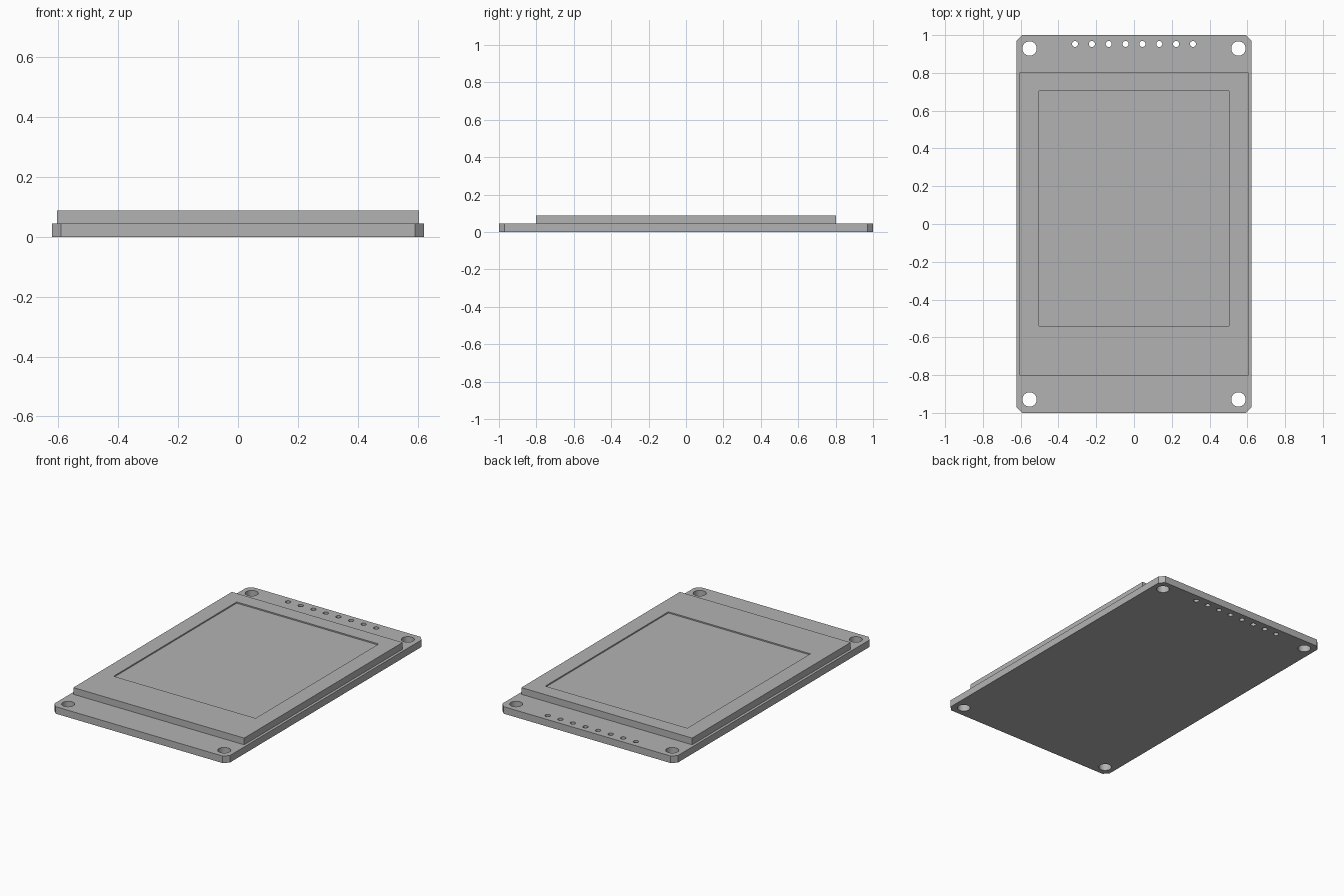
import bpy
import bmesh

cube = bpy.data.objects.get("Cube")
if cube:
    bpy.data.objects.remove(cube, do_unlink=True)

BOARD_W, BOARD_L, BOARD_H = 0.622, 1.0, 0.045   # half width, half length, thickness
CHAMFER = 0.03
SCREEN_W, SCREEN_L, SCREEN_TOP = 0.605, 0.802, 0.088
RECESS_DEPTH = 0.008

grey = bpy.data.materials.new("plain_grey")
grey.use_nodes = True
grey.diffuse_color = (0.45, 0.45, 0.45, 1)
grey.node_tree.nodes["Principled BSDF"].inputs["Base Color"].default_value = grey.diffuse_color


def prism(name, outline, z0, z1):
    """Extrude a flat outline from z0 up to z1."""
    bm = bmesh.new()
    base = bm.faces.new([bm.verts.new((x, y, z0)) for x, y in outline])
    top = bmesh.ops.extrude_face_region(bm, geom=[base])["geom"]
    verts = [v for v in top if isinstance(v, bmesh.types.BMVert)]
    bmesh.ops.translate(bm, verts=verts, vec=(0, 0, z1 - z0))
    bmesh.ops.recalc_face_normals(bm, faces=bm.faces)
    mesh = bpy.data.meshes.new(name)
    bm.to_mesh(mesh)
    bm.free()
    mesh.materials.append(grey)
    obj = bpy.data.objects.new(name, mesh)
    bpy.context.collection.objects.link(obj)
    return obj


def rectangle(x0, x1, y0, y1):
    return [(x0, y0), (x1, y0), (x1, y1), (x0, y1)]


def hole_cutter(x, y, radius, sides):
    bpy.ops.mesh.primitive_cylinder_add(vertices=sides, radius=radius, depth=1, location=(x, y, 0))
    return bpy.context.object


def cut(target, cutters):
    """Subtract each cutter from the target, then discard it."""
    bpy.context.view_layer.objects.active = target
    for cutter in cutters:
        cutter.hide_render = True
        mod = target.modifiers.new("cut", "BOOLEAN")
        mod.operation = "DIFFERENCE"
        mod.solver = "EXACT"
        mod.object = cutter
        bpy.ops.object.modifier_apply(modifier=mod.name)
        bpy.data.objects.remove(cutter, do_unlink=True)


def smooth(obj):
    bpy.ops.object.select_all(action="DESELECT")
    obj.select_set(True)
    bpy.context.view_layer.objects.active = obj
    bpy.ops.object.shade_smooth_by_angle()


# Circuit board with clipped corners
w, l, c = BOARD_W, BOARD_L, CHAMFER
quarter = [(w, l - c), (w - c, l)]
outline = quarter + [(-x, y) for x, y in reversed(quarter)]
outline += [(-x, -y) for x, y in outline]
board = prism("circuit_board", outline, 0, BOARD_H)

# Mounting holes in the corners and a row of pin holes along the back edge
holes = [hole_cutter(sx * 0.553, sy * 0.929, 0.038, 32) for sx in (-1, 1) for sy in (-1, 1)]
holes += [hole_cutter((i - 3.5) * 0.0892, 0.953, 0.016, 24) for i in range(8)]
cut(board, holes)
smooth(board)

# Display module with a shallow sunken viewing area
screen = prism("display_module", rectangle(-SCREEN_W, SCREEN_W, -SCREEN_L, SCREEN_L),
               BOARD_H, SCREEN_TOP)
recess = prism("recess_cutter", rectangle(-0.503, 0.503, -0.54, 0.705),
               SCREEN_TOP - RECESS_DEPTH, SCREEN_TOP + 0.1)
cut(screen, [recess])
